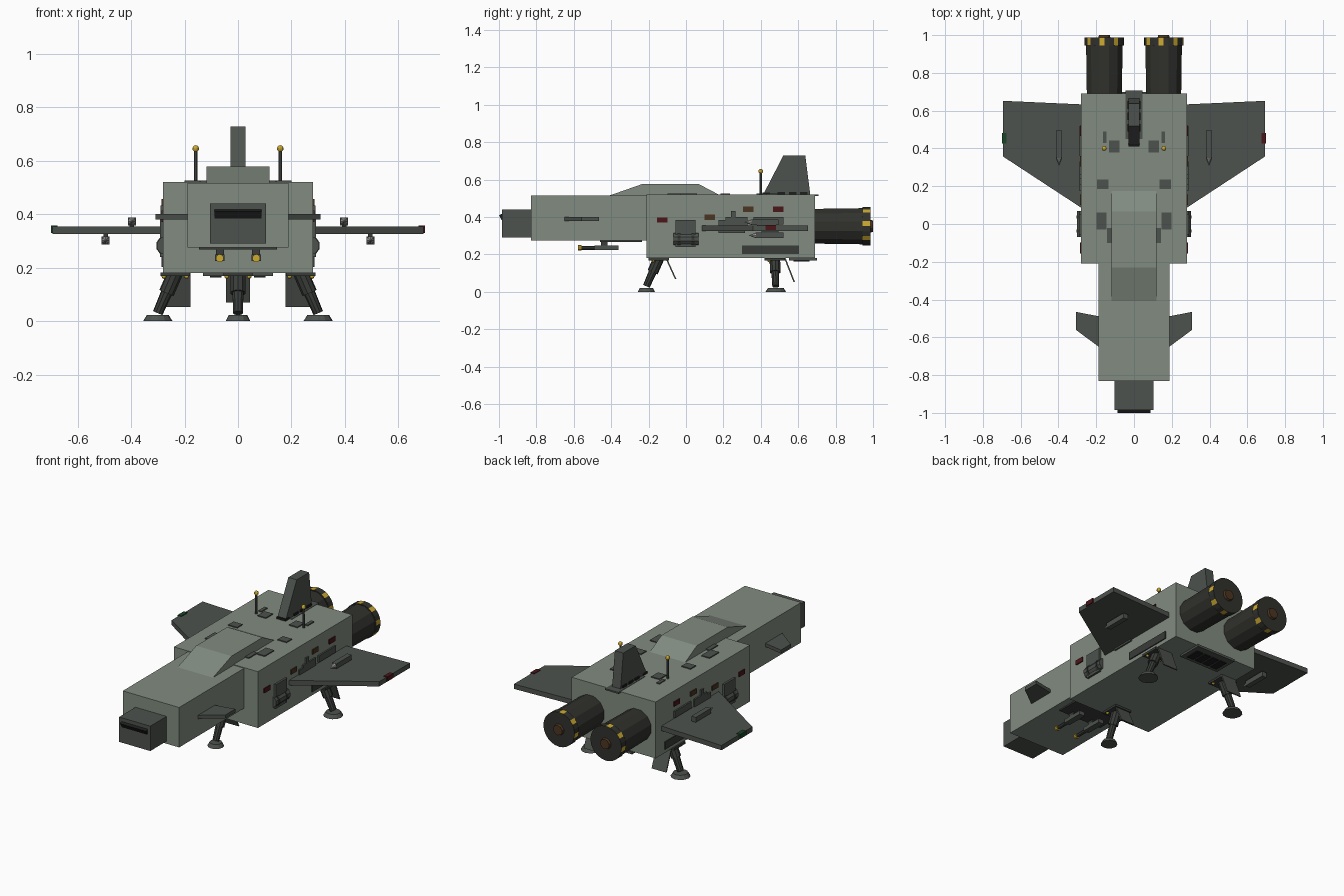
import bpy, bmesh
from math import pi, cos, sin
from mathutils import Vector

if "Cube" in bpy.data.objects:
    bpy.data.objects.remove(bpy.data.objects["Cube"])


def material(name, rgb):
    m = bpy.data.materials.new(name)
    m.diffuse_color = (*rgb, 1)
    m.use_nodes = True
    m.node_tree.nodes["Principled BSDF"].inputs["Base Color"].default_value = m.diffuse_color
    return m


HULL = material("hull_green_grey", (0.22, 0.26, 0.215))
DARK = material("panel_grey", (0.075, 0.085, 0.075))
LEG = material("gear_grey", (0.04, 0.045, 0.04))
ENGINE = material("engine_black", (0.03, 0.031, 0.026))
BLACK = material("vent_black", (0.012, 0.013, 0.012))
YELLOW = material("warning_yellow", (0.6, 0.4, 0.03))
BROWN = material("rust_brown", (0.07, 0.035, 0.015))
RED = material("port_red", (0.07, 0.008, 0.01))
GREEN = material("port_green", (0.01, 0.06, 0.02))
SILVER = material("missile_tip", (0.35, 0.36, 0.34))


def finish(name, bm, *mats):
    bmesh.ops.recalc_face_normals(bm, faces=bm.faces)
    me = bpy.data.meshes.new(name)
    bm.to_mesh(me)
    bm.free()
    for m in mats:
        me.materials.append(m)
    ob = bpy.data.objects.new(name, me)
    bpy.context.collection.objects.link(ob)
    return ob


def prism(name, pts, axis, lo, hi, mat):
    """Extrude a 2D outline along one axis (the outline uses the other two)."""
    bm = bmesh.new()
    rings = []
    for d in (lo, hi):
        ring = []
        for p in pts:
            c = list(p)
            c.insert(axis, d)
            ring.append(bm.verts.new(c))
        rings.append(ring)
        bm.faces.new(ring)
    n = len(pts)
    for i in range(n):
        j = (i + 1) % n
        bm.faces.new((rings[0][i], rings[0][j], rings[1][j], rings[1][i]))
    return finish(name, bm, mat)


def box(name, x, y, z, mat):
    return prism(name, [(x[0], y[0]), (x[1], y[0]), (x[1], y[1]), (x[0], y[1])],
                 2, z[0], z[1], mat)


def tube(name, a, b, r0, r1, n, mat, turn=0.0):
    a, b = Vector(a), Vector(b)
    bm = bmesh.new()
    bmesh.ops.create_cone(bm, cap_ends=True, segments=n, radius1=r0, radius2=r1,
                          depth=(b - a).length)
    q = (b - a).to_track_quat('Z', 'Y')
    for v in bm.verts:
        c, s = cos(turn), sin(turn)
        p = Vector((v.co.x * c - v.co.y * s, v.co.x * s + v.co.y * c, v.co.z))
        v.co = q @ p + (a + b) / 2
    return finish(name, bm, mat)


def ball(name, p, r, mat):
    bm = bmesh.new()
    bmesh.ops.create_uvsphere(bm, u_segments=10, v_segments=6, radius=r)
    bmesh.ops.translate(bm, vec=p, verts=bm.verts)
    return finish(name, bm, mat)


# fuselage
box("main_hull", (-.28, .28), (-.21, .69), (.18, .52), HULL)
box("forward_hull", (-.188, .188), (-.83, -.205), (.275, .516), HULL)
box("nose_block", (-.104, .104), (-.985, -.83), (.29, .44), DARK)
prism("nose_visor", [(-.98, .42), (-1, .41), (-.985, .383), (-.98, .383)], 0, -.087, .087, BLACK)
prism("canopy", [(-.41, .515), (-.23, .578), (.065, .578), (.185, .515)], 0, -.118, .118, HULL)

# tail fin and its base
prism("tail_fin", [(.41, .515), (.52, .728), (.638, .728), (.665, .515)], 0, -.028, .028, DARK)
box("fin_base", (-.045, .045), (.45, .708), (.513, .522), DARK)
box("fin_front_vent", (-.03, .03), (.41, .45), (.515, .532), BLACK)
for i in range(3):
    y = .49 + i * .06
    box("fin_vent", (-.034, .034), (y, y + .04), (.515, .535), BLACK)

# belly gun plate, exhaust plate and slots
box("gun_plate", (-.145, .145), (-.46, -.235), (.267, .28), LEG)
box("belly_exhaust_plate", (-.13, .13), (.55, .70), (.168, .182), DARK)
for i in range(4):
    x = -.105 + i * .055
    box("belly_slot", (x, x + .043), (.575, .66), (.163, .175), BLACK)


def foot_leg(name, top, foot, r):
    fx, fy = foot
    tube(name, top, (fx, fy, .03), .024, .019, 10, LEG)
    mid = Vector(top).lerp(Vector((fx, fy, .03)), .5)
    tube(name + "_sleeve", top, mid, .029, .029, 10, LEG)
    tube(name + "_foot", (fx, fy, 0), (fx, fy, .022), r, r * .75, 12, DARK)
    x, y, z = top
    box(name + "_mount", (x - .055, x + .055), (y - .055, y + .055), (.168, .182), LEG)
    for s in (-1, 1):
        ball(name + "_bolt", (x + s * .042, y - .03, .167), .009, YELLOW)


def gear_door(name, x, y, z0):
    prism(name, [(y, .18), (y + .008, .18), (y + .058, z0), (y + .05, z0)], 0, *x, DARK)


# landing gear
foot_leg("front_leg", (0, -.145, .18), (0, -.212), .046)
gear_door("front_gear_door", (-.045, .045), -.11, .07)

for s in (-1, 1):
    def mbox(name, x, y, z, mat):
        return box(name, sorted((s * x[0], s * x[1])), y, z, mat)

    def plate(name, pts, z, mat):
        return prism(name, [(s * x, y) for x, y in pts], 2, *z, mat)

    foot_leg("rear_leg", (s * .235, .475, .18), (s * .30, .48), .055)
    gear_door("rear_gear_door", sorted((s * .178, s * .275)), .525, .052)

    # wings, canards and tip lights
    plate("wing", [(.27, .633), (.693, .652), (.693, .357), (.27, .08)], (.325, .354), DARK)
    plate("canard", [(.18, -.49), (.308, -.465), (.308, -.56), (.18, -.655)], (.379, .40), DARK)
    mbox("wing_tip_light", (.675, .70), (.425, .482), (.33, .358), RED if s > 0 else GREEN)

    # missiles above and below each wing
    for x, z, zw, y in ((.397, .373, .35, .35), (.495, .302, .328, .375)):
        mbox("missile_pylon", (x - .008, x + .008), (y + .03, y + .12), sorted((z, zw)), LEG)
        mbox("missile_body", (x - .015, x + .015), (y, y + .145), (z - .015, z + .015), DARK)
        tube("missile_tip", (s * x, y, z), (s * x, y - .038, z), .015, .001, 8, SILVER)

    # engines with striped rear ring
    ex, ez = s * .157, .351
    tube("engine", (ex, .68, ez), (ex, .95, ez), .096, .1, 12, ENGINE, pi / 12)
    ring = tube("engine_ring", (ex, .945, ez), (ex, .987, ez), .104, .104, 24, ENGINE)
    ring.data.materials.append(YELLOW)
    sides = [f for f in ring.data.polygons if len(f.vertices) == 4]
    for i, f in enumerate(sides):
        f.material_index = int(i % 3 == 0)
    tube("engine_core", (ex, .98, ez), (ex, 1.0, ez), .036, .03, 10, BROWN)

    # antennas
    tube("antenna", (s * .158, .40, .52), (s * .158, .40, .64), .007, .006, 8, DARK)
    ball("antenna_tip", (s * .158, .40, .645), .013, YELLOW)

    # chin guns
    gx = s * .068
    box("gun_mount", (gx - .015, gx + .015), (-.455, -.42), (.235, .27), LEG)
    box("gun_body", (gx - .018, gx + .018), (-.49, -.36), (.225, .248), DARK)
    tube("gun_barrel", (gx, -.565, .235), (gx, -.47, .235), .011, .011, 8, LEG)
    tube("gun_muzzle", (gx, -.578, .235), (gx, -.56, .235), .015, .015, 10, YELLOW)

    # roof panels
    for x, y, w, d in ((.105, .41, .055, .065), (.165, .21, .06, .05), (.172, .015, .055, .09),
                       (.13, -.06, .026, .08), (.155, .46, .02, .06)):
        mbox("roof_panel", (x - w / 2, x + w / 2), (y - d / 2, y + d / 2), (.515, .526), DARK)

    # side ports
    for y, z, m in ((-.155, .37, RED), (.10, .385, BROWN), (.305, .428, BROWN), (.465, .428, RED)):
        mbox("side_port", (.275, .286), (y, y + .056), (z, z + .028), m)

    # side equipment: hatch, bulged tank, brackets and lower vent
    mbox("side_hatch", (.27, .292), (-.055, .052), (.24, .385), DARK)
    tube("side_tank", (s * .268, -.068, .282), (s * .268, .068, .282), .036, .036, 10, DARK)
    for y in (-.045, .03):
        tube("tank_band", (s * .268, y, .282), (s * .268, y + .015, .282), .039, .039, 10, LEG)
    mbox("lower_vent", (.27, .286), (.30, .605), (.203, .248), LEG)
    for y0, y1, z0, z1 in ((.175, .315, .315, .385), (.24, .265, .385, .432), (.21, .33, .355, .40),
                           (.36, .52, .36, .40)):
        mbox("side_equipment", (.27, .289), (y0, y1), (z0, z1), DARK)
